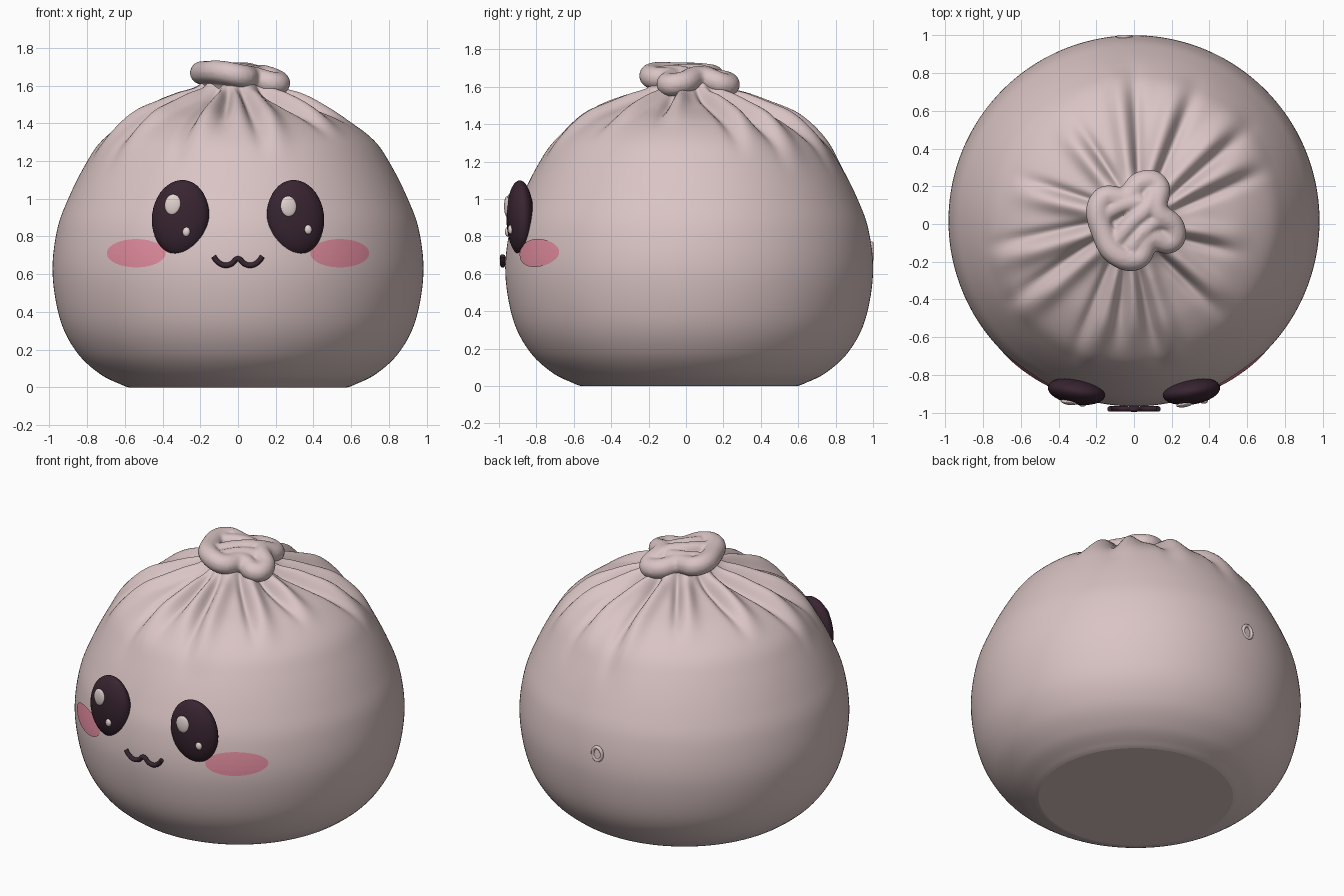
import bpy, bmesh, math
from mathutils import Matrix, Vector

if "Cube" in bpy.data.objects:
    bpy.data.objects.remove(bpy.data.objects["Cube"])


def material(name, rgb):
    m = bpy.data.materials.new(name)
    m.use_nodes = True
    m.diffuse_color = (*rgb, 1)
    m.node_tree.nodes["Principled BSDF"].inputs["Base Color"].default_value = (*rgb, 1)
    return m


DOUGH = material("dough", (0.70, 0.55, 0.55))
DARK = material("dark plum", (0.04, 0.018, 0.03))
PINK = material("blush pink", (0.75, 0.26, 0.34))
GLINT = material("eye glint", (0.78, 0.67, 0.65))
CENTRE_Y = 0.017


def make_object(name, bm, mat):
    mesh = bpy.data.meshes.new(name)
    bm.normal_update()
    bm.to_mesh(mesh)
    bm.free()
    for p in mesh.polygons:
        p.use_smooth = len(p.vertices) <= 4
    mesh.materials.append(mat)
    ob = bpy.data.objects.new(name, mesh)
    bpy.context.collection.objects.link(ob)
    return ob


def ellipsoid(name, matrix, size, mat):
    bm = bmesh.new()
    bmesh.ops.create_uvsphere(bm, u_segments=32, v_segments=20, radius=1,
                              matrix=matrix @ Matrix.Diagonal((*size, 1)))
    return make_object(name, bm, mat)


def smoothstep(a, b, v):
    t = min(1, max(0, (v - a) / (b - a)))
    return t * t * (3 - 2 * t)


def resample(points, steps):
    """Smooth curve through the points."""
    pts = [Vector(p) for p in points]
    out = []
    for i in range(len(pts) - 1):
        a, b, c, d = pts[max(i - 1, 0)], pts[i], pts[i + 1], pts[min(i + 2, len(pts) - 1)]
        for s in range(steps):
            t = s / steps
            out.append(0.5 * (2 * b + (c - a) * t + (2 * a - 5 * b + 4 * c - d) * t ** 2
                              + (3 * b - a - 3 * c + d) * t ** 3))
    return out + [pts[-1]]


# Body: a turned profile (radius, height) with gathered pleats round the top
PROFILE = resample([(0.58, 0), (0.62, 0.015), (0.73, 0.07), (0.85, 0.18), (0.94, 0.35),
                    (0.983, 0.6), (0.96, 0.83), (0.90, 1.0), (0.81, 1.18), (0.72, 1.31),
                    (0.57, 1.42), (0.40, 1.49), (0.27, 1.54), (0.20, 1.59), (0.17, 1.65)], 7)
# Pleats: (direction in degrees, radius where the ridge fades out)
PLEATS = [(97, .82), (72, .8), (46, .8), (28, .76), (-9, .6), (-40, .68), (-73, .78),
          (-90, .68), (-107, .8), (-140, .8), (-163, .78), (167, .66), (128, .64)]


def pleat_height(angle, r):
    h = 0
    for deg, end in PLEATS:
        delta = (angle - math.radians(deg) + math.pi) % (2 * math.pi) - math.pi
        d, w = delta * r, 0.026 + 0.055 * r
        fade = 1 - smoothstep(end - 0.28, end + 0.06, r)
        ridge = math.exp(-(d / w) ** 2)
        groove = math.exp(-((d + 1.4 * w) / (0.6 * w)) ** 2)
        h += fade * (0.045 * ridge - 0.038 * groove)
    return h * smoothstep(0.1, 0.32, r)


SEGMENTS = 240
bm = bmesh.new()
rings = []
for i, p in enumerate(PROFILE):
    tangent = (PROFILE[min(i + 1, len(PROFILE) - 1)] - PROFILE[max(i - 1, 0)]).normalized()
    ring = []
    for s in range(SEGMENTS):
        a = 2 * math.pi * s / SEGMENTS
        h = pleat_height(a, p.x) if p.y > 1 else 0
        r, z = p.x + tangent.y * h, p.y - tangent.x * h
        ring.append(bm.verts.new((r * math.cos(a), r * math.sin(a) + CENTRE_Y, z)))
    rings.append(ring)
for low, high in zip(rings, rings[1:]):
    for s in range(SEGMENTS):
        n = (s + 1) % SEGMENTS
        bm.faces.new((low[s], low[n], high[n], high[s]))
bm.faces.new(rings[0][::-1])
bm.faces.new(rings[-1])
make_object("bun_body", bm, DOUGH)


def tube(name, paths, radius):
    """Paths are (points, closed); returns a temporary curve object."""
    curve = bpy.data.curves.new(name, "CURVE")
    curve.dimensions = "3D"
    curve.bevel_depth = radius
    curve.bevel_resolution = 4
    curve.resolution_u = 8
    curve.use_fill_caps = True
    for points, closed in paths:
        sp = curve.splines.new("BEZIER")
        sp.bezier_points.add(len(points) - 1)
        sp.use_cyclic_u = closed
        for bp, co in zip(sp.bezier_points, points):
            bp.co = co
            bp.handle_left_type = bp.handle_right_type = "AUTO"
    ob = bpy.data.objects.new(name, curve)
    bpy.context.collection.objects.link(ob)
    return ob


def tube_bmesh(paths, radius):
    ob = tube("helper_path", paths, radius)
    bpy.context.view_layer.update()
    graph = bpy.context.evaluated_depsgraph_get()
    mesh = bpy.data.meshes.new_from_object(ob.evaluated_get(graph))
    result = bmesh.new()
    result.from_mesh(mesh)
    bpy.data.objects.remove(ob)
    bpy.data.meshes.remove(mesh)
    return result


# Knot: a wavy rolled rim and inner folds, fused into one lump
rim = [(-.17, .13, 1.66), (-.04, .14, 1.64), (.04, .22, 1.62), (.12, .21, 1.61),
       (.12, .07, 1.65), (.21, -.02, 1.62), (.2, -.09, 1.61), (.08, -.08, 1.64),
       (.02, -.18, 1.65), (-.08, -.17, 1.67), (-.16, -.06, 1.67)]
folds = [[(-.1, -.1, 1.67), (-.02, .0, 1.68), (.08, .1, 1.67), (.1, .17, 1.64)],
         [(-.14, .06, 1.67), (-.06, .1, 1.67), (.04, .12, 1.66)],
         [(-.02, -.13, 1.67), (.06, -.03, 1.67), (.14, .03, 1.65)]]
bm = tube_bmesh([(rim, True)], 0.062)
inner = tube_bmesh([(f, False) for f in folds], 0.045)
temp = bpy.data.meshes.new("helper_folds")
inner.to_mesh(temp)
inner.free()
bm.from_mesh(temp)
bpy.data.meshes.remove(temp)
bmesh.ops.create_uvsphere(bm, u_segments=32, v_segments=16, radius=1, matrix=Matrix.Translation(
    (-0.02, 0, 1.6)) @ Matrix.Diagonal((0.17, 0.17, 0.075, 1)))
knot = make_object("top_knot", bm, DOUGH)
remesh = knot.modifiers.new("fuse", "REMESH")
remesh.mode = "VOXEL"
remesh.voxel_size = 0.011
remesh.use_smooth_shade = True
soften = knot.modifiers.new("soften", "SMOOTH")
soften.iterations = 5

# Eyes with two glints each, the glints on the same side of both eyes
for side, label in ((1, "left"), (-1, "right")):
    eye = (Matrix.Translation((side * 0.305, -0.887, 0.9))
           @ Matrix.Rotation(side * math.radians(9), 4, "Z")
           @ Matrix.Rotation(-side * math.radians(7), 4, "Y"))
    size = (0.153, 0.07, 0.2)
    ellipsoid(label + "_eye", eye, size, DARK)
    for kind, dx, dz, rx, rz in (("large", -.04, .065, .043, .055), ("small", .05, -.07, .02, .025)):
        dy = -size[1] * math.sqrt(1 - (dx / size[0]) ** 2 - (dz / size[2]) ** 2)
        ellipsoid(f"{label}_eye_{kind}_glint", eye @ Matrix.Translation((dx, dy, dz)),
                  (rx, 0.014, rz), GLINT)


# Cheeks: thin oval plates that follow the body
def body_front(x, z):
    for a, b in zip(PROFILE, PROFILE[1:]):
        if a.y <= z <= b.y:
            r = a.x + (b.x - a.x) * (z - a.y) / (b.y - a.y)
            return CENTRE_Y - math.sqrt(r * r - x * x)


for side, label in ((1, "left"), (-1, "right")):
    bm = bmesh.new()
    bmesh.ops.create_grid(bm, x_segments=20, y_segments=20, size=1)
    for v in bm.verts:
        u, w = v.co.x, v.co.y
        u, w = u * math.sqrt(1 - w * w / 2), w * math.sqrt(1 - u * u / 2)
        x, z = side * 0.537 + 0.155 * u, 0.711 + 0.075 * w
        out = Vector((x, body_front(x, z) - CENTRE_Y, 0)).normalized() * 0.005
        v.co = (x + out.x, body_front(x, z) + out.y, z)
    bmesh.ops.recalc_face_normals(bm, faces=bm.faces)
    if sum(f.normal.y for f in bm.faces) > 0:
        bmesh.ops.reverse_faces(bm, faces=bm.faces)
    make_object(label + "_cheek", bm, PINK)

# Mouth: a wavy tube
half = [(.13, .695), (.11, .668), (.07, .647), (.035, .655)]
path = [(-x, -.98, z) for x, z in half] + [(0, -.982, .682)] + [(x, -.98, z) for x, z in half[::-1]]
make_object("mouth", tube_bmesh([(path, False)], 0.014), DARK)

# Small oval dimple rim at the back
bm = tube_bmesh([([(-.05 + .032 * math.cos(t), .992, .72 + .042 * math.sin(t))
                   for t in (k * math.pi / 4 for k in range(8))], True)], 0.011)
make_object("back_dimple", bm, DOUGH)
